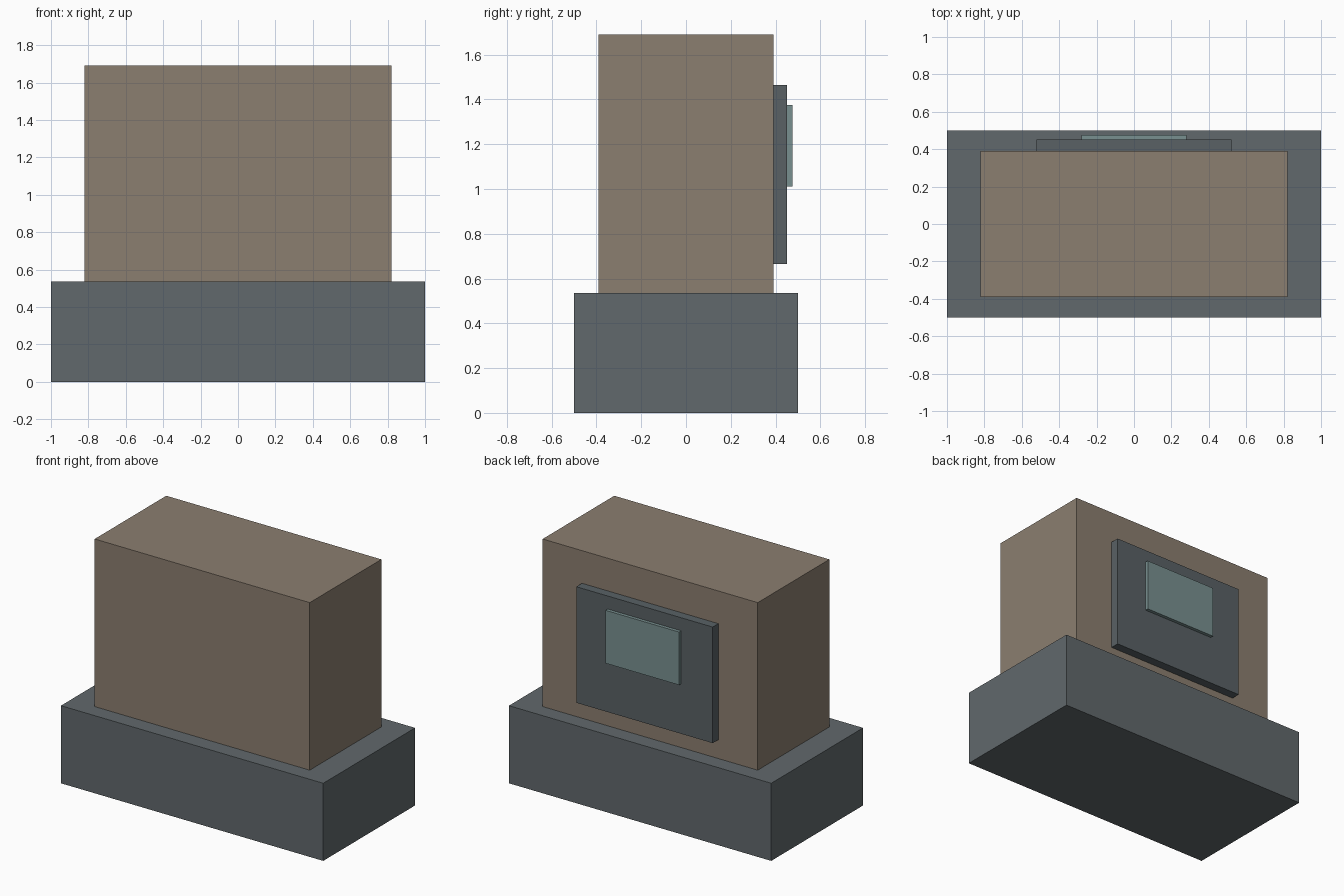
import bpy

if "Cube" in bpy.data.objects:
    bpy.data.objects.remove(bpy.data.objects["Cube"])


def material(name, color):
    mat = bpy.data.materials.new(name)
    mat.diffuse_color = (*color, 1)
    mat.use_nodes = True
    mat.node_tree.nodes["Principled BSDF"].inputs["Base Color"].default_value = mat.diffuse_color
    return mat


def box(name, x, y, z, mat):
    """Box spanning the given (min, max) ranges."""
    spans = (x, y, z)
    bpy.ops.mesh.primitive_cube_add(size=1, location=[(a + b) / 2 for a, b in spans])
    obj = bpy.context.object
    obj.name = name
    obj.scale = [b - a for a, b in spans]
    bpy.ops.object.transform_apply(location=False, rotation=False, scale=True)
    obj.data.materials.append(mat)
    return obj


slate = material("slate", (0.12, 0.14, 0.15))
brown = material("brown", (0.26, 0.21, 0.16))
dark = material("dark_slate", (0.10, 0.12, 0.13))
teal = material("teal", (0.19, 0.28, 0.28))

# Plinth and main body
box("base", (-1, 1), (-0.5, 0.5), (0, 0.535), slate)
box("body", (-0.82, 0.82), (-0.39, 0.39), (0.535, 1.69), brown)

# Rear panel with its raised inset plate
box("back_panel", (-0.52, 0.52), (0.39, 0.452), (0.665, 1.465), dark)
box("panel_plate", (-0.28, 0.28), (0.452, 0.475), (1.01, 1.375), teal)
